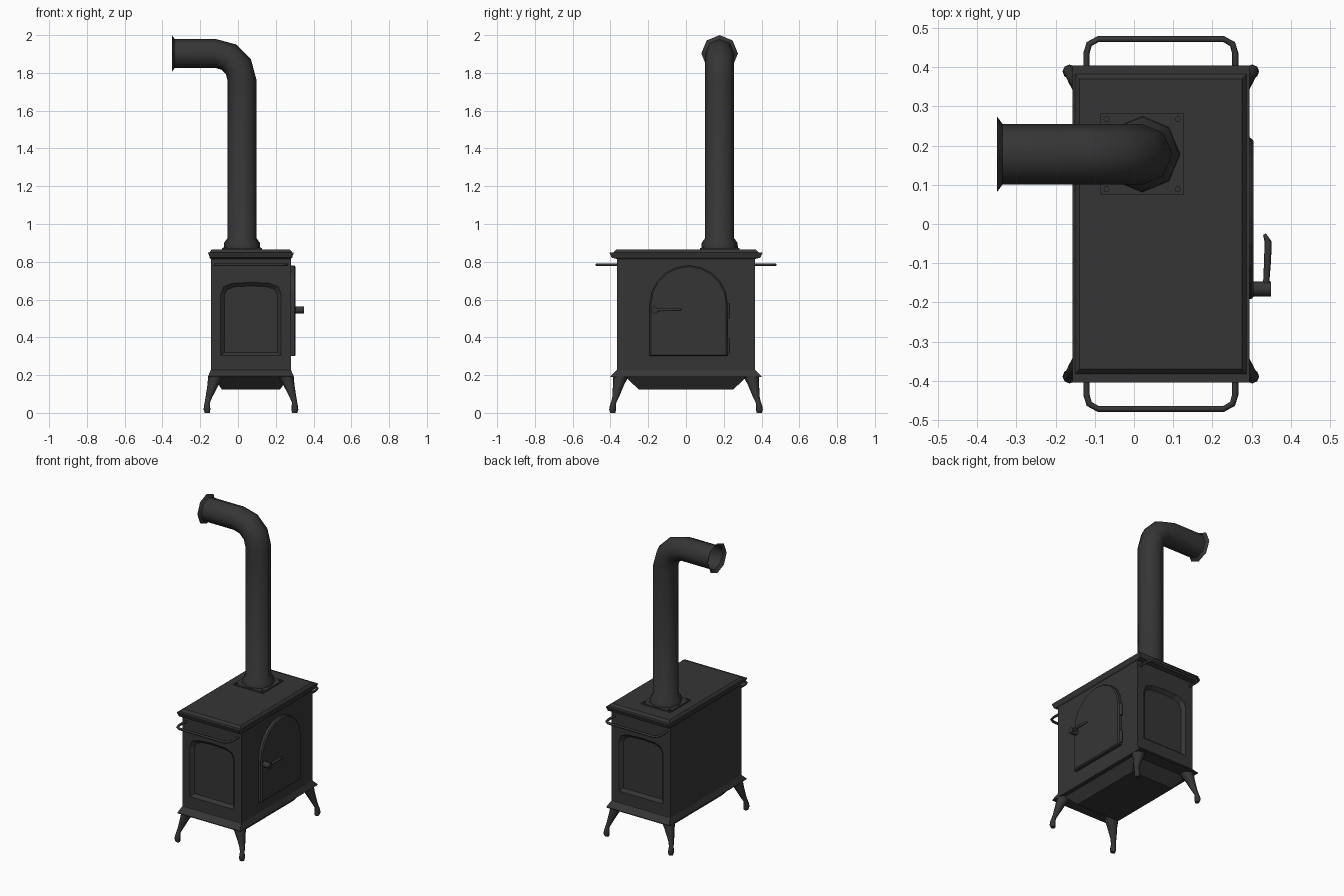
import bpy, bmesh, math
from mathutils import Vector

if "Cube" in bpy.data.objects:
    bpy.data.objects.remove(bpy.data.objects["Cube"])

CX = 0.0685                       # centre of the stove box in x
iron = bpy.data.materials.new("dark cast iron")
iron.diffuse_color = (0.036, 0.036, 0.036, 1)
iron.use_nodes = True
iron.node_tree.nodes["Principled BSDF"].inputs["Base Color"].default_value = iron.diffuse_color


def loft(name, rings, caps=True, smooth=None):
    """Skin a list of equal-length rings of points."""
    bm = bmesh.new()
    vr = [[bm.verts.new(p) for p in r] for r in rings]
    n = len(vr[0])
    for a, b in zip(vr, vr[1:]):
        for i in range(n):
            j = (i + 1) % n
            bm.faces.new((a[i], a[j], b[j], b[i]))
    if caps:
        bm.faces.new(vr[0][::-1])
        bm.faces.new(vr[-1])
    bmesh.ops.recalc_face_normals(bm, faces=bm.faces)
    me = bpy.data.meshes.new(name)
    bm.to_mesh(me)
    bm.free()
    me.materials.append(iron)
    ob = bpy.data.objects.new(name, me)
    bpy.context.collection.objects.link(ob)
    if smooth:
        bpy.ops.object.select_all(action='DESELECT')
        ob.select_set(True)
        bpy.context.view_layer.objects.active = ob
        bpy.ops.object.shade_smooth_by_angle(angle=math.radians(smooth))
    return ob


def rect(hx, hy, z, cx=CX, cy=0.0):
    return [(cx + sx * hx, cy + sy * hy, z) for sx, sy in ((-1, -1), (1, -1), (1, 1), (-1, 1))]


def circle(c, u, v, r, n):
    c, u, v = Vector(c), Vector(u), Vector(v)
    return [c + r * (math.cos(t) * u + math.sin(t) * v)
            for t in (2 * math.pi * i / n for i in range(n))]


def tube(name, path, radii, n=6):
    """Round bar along a horizontal path, mitred at the corners."""
    pts = [Vector(p) for p in path]
    rings = []
    for i, p in enumerate(pts):
        t = (pts[min(i + 1, len(pts) - 1)] - pts[max(i - 1, 0)]).normalized()
        rings.append(circle(p, t.cross(Vector((0, 0, 1))).normalized(), (0, 0, 1), radii[i], n))
    return loft(name, rings, smooth=65)


def arch(half, bottom, spring, top, segs, power=1.0):
    """Outline (s, z) of a door with an arched head."""
    pts = [(-half, bottom), (half, bottom)]
    for i in range(segs + 1):
        a = math.pi * i / segs
        c, s = math.cos(a), math.sin(a)
        pts.append((half * math.copysign(abs(c) ** power, c), spring + (top - spring) * s ** power))
    return pts


# stove box
body = loft("stove_body", [rect(0.212, 0.365, 0.225), rect(0.212, 0.365, 0.825)])

# recessed arched panels in both ends, cut with sloping walls
outer = arch(0.160, 0.303, 0.630, 0.692, 6, 0.7)
inner = arch(0.140, 0.320, 0.622, 0.672, 6, 0.7)
for s in (-1, 1):
    grow = arch(0.160, 0.303, 0.630, 0.692, 6, 0.7)
    cut = loft("panel_cutter", [[(CX + x, s * 0.345, z) for x, z in inner],
                                [(CX + x, s * 0.3651, z) for x, z in outer],
                                [(CX + x, s * 0.40, z) for x, z in grow]])
    mod = body.modifiers.new("panel_recess", 'BOOLEAN')
    mod.operation, mod.solver, mod.object = 'DIFFERENCE', 'EXACT', cut
    bpy.context.view_layer.objects.active = body
    bpy.ops.object.modifier_apply(modifier=mod.name)
    bpy.data.objects.remove(cut)

# top plate with moulded edge and raised slab
loft("top_plate", [rect(0.212, 0.366, 0.815), rect(0.219, 0.395, 0.822), rect(0.221, 0.398, 0.832),
                   rect(0.226, 0.404, 0.845), rect(0.226, 0.404, 0.850), rect(0.219, 0.383, 0.850),
                   rect(0.207, 0.370, 0.865)])

# flared skirt and ash hopper underneath
loft("base_skirt", [rect(0.212, 0.365, 0.235), rect(0.212, 0.366, 0.228), rect(0.226, 0.400, 0.195),
                    rect(0.226, 0.400, 0.190)])
loft("ash_hopper", [rect(0.200, 0.320, 0.191), rect(0.155, 0.252, 0.125)])

# four splayed legs: (x offset, y offset, radius, z)
leg = [(0.185, 0.345, 0.042, 0.193), (0.200, 0.357, 0.030, 0.150), (0.222, 0.372, 0.018, 0.085),
       (0.231, 0.383, 0.014, 0.055), (0.232, 0.387, 0.016, 0.040), (0.233, 0.389, 0.018, 0.018),
       (0.231, 0.387, 0.014, 0.0)]
for sx, nx in ((-1, "left"), (1, "right")):
    for sy, ny in ((-1, "front"), (1, "back")):
        loft(f"{ny}_{nx}_leg",
             [circle((CX + sx * x, sy * y, z), (1, 0, 0), (0, 1, 0), r, 8) for x, y, r, z in leg],
             smooth=50)

# towel rails on both ends
for s, nm in ((-1, "front"), (1, "back")):
    half = [(-0.190, 0.36), (-0.190, 0.435), (-0.183, 0.459), (-0.160, 0.472)]
    path = half + [(-x, y) for x, y in half[::-1]]
    tube(f"{nm}_rail", [(CX + x, s * y, 0.785) for x, y in path], [0.008] * 8)

# arched side door with chamfered edge
loft("side_door", [[(x, 0.014 + y, z) for y, z in arch(h, b, sp, t, 10)]
                   for x, h, b, sp, t in ((0.275, 0.206, 0.300, 0.575, 0.780),
                                          (0.298, 0.206, 0.300, 0.575, 0.780),
                                          (0.305, 0.199, 0.307, 0.575, 0.773))])

# door hinges
for z in (0.355, 0.540):
    loft("door_hinge", [circle((0.287, 0.222, z + d), (1, 0, 0), (0, 1, 0), 0.009, 8)
                        for d in (-0.04, 0.04)], smooth=50)

# door handle: boss and tapered lever
loft("handle_boss", [circle((x, -0.166, 0.545), (0, 1, 0), (0, 0, 1), 0.019, 8)
                     for x in (0.300, 0.350)], smooth=50)
tube("handle_lever", [(0.338, -0.165, 0.545), (0.338, -0.14, 0.545), (0.341, -0.09, 0.546),
                      (0.342, -0.045, 0.547), (0.333, -0.026, 0.547)],
     [0.010, 0.008, 0.009, 0.009, 0.004])

# flue plate with corner bolts
PX, PY, R = 0.021, 0.178, 0.077
loft("flue_plate", [rect(0.106, 0.104, 0.860, PX, PY), rect(0.106, 0.104, 0.873, PX, PY)])
for sx in (-1, 1):
    for sy in (-1, 1):
        loft("plate_bolt", [circle((PX + sx * 0.091, PY + sy * 0.089, z), (1, 0, 0), (0, 1, 0), 0.008, 6)
                            for z in (0.870, 0.879)])

# flue pipe: collar, straight rise, elbow, flared open end
rings = [circle((PX, PY, z), (1, 0, 0), (0, 1, 0), r, 8)
         for z, r in ((0.870, 0.097), (0.900, 0.095), (0.925, R))]
BX, BZ, BR = -0.120, 1.762, 0.141
for i in range(4):
    a = math.pi / 6 * i
    u = (math.cos(a), 0, math.sin(a))
    rings.append(circle((BX + BR * u[0], PY, BZ + BR * u[2]), u, (0, 1, 0), R, 8))
for x, r in ((-0.335, R), (-0.350, 0.097)):
    rings.append(circle((x, PY, BZ + BR), (0, 0, 1), (0, 1, 0), r, 8))
loft("flue_pipe", rings, caps=False, smooth=50)
